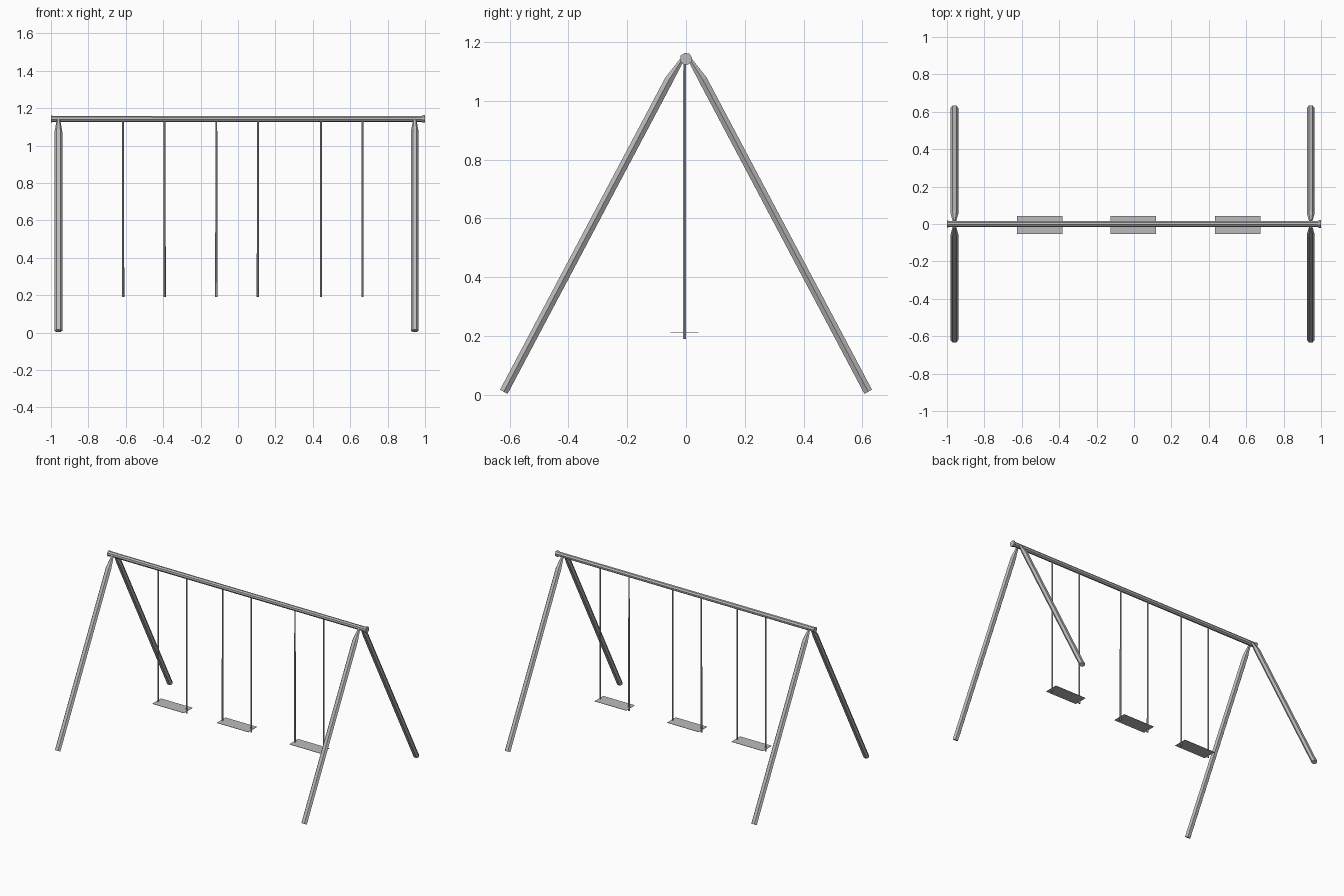
import bpy
import bmesh
from math import cos, sin, tau
from mathutils import Vector

cube = bpy.data.objects.get("Cube")
if cube:
    bpy.data.objects.remove(cube, do_unlink=True)

# Single plain metal colour
metal = bpy.data.materials.new("grey_metal")
metal.use_nodes = True
colour = (0.5, 0.5, 0.5, 1)
metal.diffuse_color = colour
metal.node_tree.nodes["Principled BSDF"].inputs["Base Color"].default_value = colour


def finish(name, bm):
    bmesh.ops.recalc_face_normals(bm, faces=bm.faces)
    mesh = bpy.data.meshes.new(name)
    bm.to_mesh(mesh)
    bm.free()
    mesh.materials.append(metal)
    obj = bpy.data.objects.new(name, mesh)
    bpy.context.collection.objects.link(obj)
    return obj


def tube(name, stations, sides, side_axis, phase=0.0):
    """Loft a faceted tube through (centre, radius along side axis, radius across)."""
    bm = bmesh.new()
    u = Vector(side_axis)
    along = (Vector(stations[-1][0]) - Vector(stations[0][0])).normalized()
    v = along.cross(u)
    rings = []
    for centre, ru, rv in stations:
        ring = []
        for i in range(sides):
            a = tau * (i + phase) / sides
            ring.append(bm.verts.new(Vector(centre) + u * ru * cos(a) + v * rv * sin(a)))
        rings.append(ring)
    for low, high in zip(rings, rings[1:]):
        for i in range(sides):
            j = (i + 1) % sides
            bm.faces.new((low[i], low[j], high[j], high[i]))
    bm.faces.new(rings[0])
    bm.faces.new(rings[-1])
    return finish(name, bm)


# Top beam, with a small flared cap at each end
BEAM_Z = 1.143
beam = [(-1, 0.02), (-0.99, 0.017), (0.98, 0.016), (0.99, 0.021), (1, 0.021)]
tube("top_beam", [((x, 0, BEAM_Z), r, r) for x, r in beam], 8, (0, 1, 0), 0.3)

# Splayed legs, pinched where they meet the beam
for side, x in (("right", -0.96), ("left", 0.945)):
    for end, s in (("front", -1), ("back", 1)):
        tube(f"{end}_{side}_leg", [
            ((x, s * 0.62, 0.01), 0.021, 0.017),
            ((x, s * 0.057, 1.073), 0.021, 0.017),
            ((x, s * 0.014, 1.14), 0.009, 0.008),
        ], 6, (1, 0, 0))

# Three swings: two hanging rods and a flat seat each
ROD_Y = -0.005
for n, x in enumerate((-0.503, -0.005, 0.555), 1):
    for side, s in (("right", -1), ("left", 1)):
        rx = x + s * 0.111
        tube(f"swing_{n}_{side}_rod", [
            ((rx, ROD_Y, 0.19), 0.006, 0.006),
            ((rx, ROD_Y, BEAM_Z - 0.008), 0.005, 0.005),
        ], 6, (1, 0, 0))
    bm = bmesh.new()
    bmesh.ops.create_cube(bm, size=1)
    bmesh.ops.scale(bm, vec=(0.243, 0.096, 0.002), verts=bm.verts)
    bmesh.ops.translate(bm, vec=(x, ROD_Y, 0.212), verts=bm.verts)
    finish(f"swing_{n}_seat", bm)
